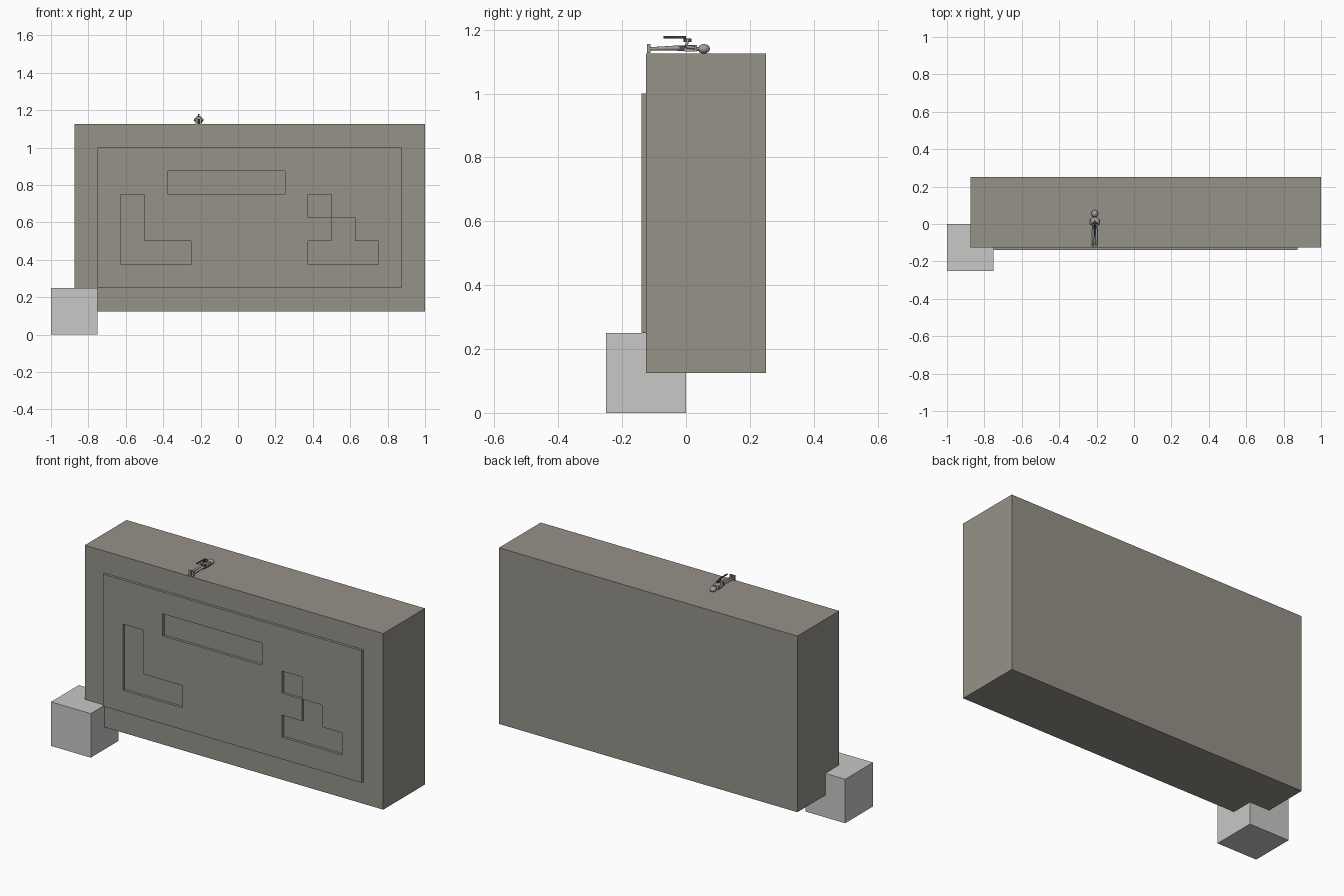
import bpy, bmesh, math
from mathutils import Vector

if "Cube" in bpy.data.objects:
    bpy.data.objects.remove(bpy.data.objects["Cube"])


def srgb(r, g, b):
    f = lambda c: c / 12.92 if c <= 0.04045 else ((c + 0.055) / 1.055) ** 2.4
    return tuple(f(v / 255) for v in (r, g, b)) + (1.0,)


def material(name, *rgb):
    m = bpy.data.materials.new(name)
    m.diffuse_color = srgb(*rgb)
    m.use_nodes = True
    m.node_tree.nodes["Principled BSDF"].inputs["Base Color"].default_value = m.diffuse_color
    return m


stone = material("warm grey stone", 150, 146, 137)
pale = material("pale grey", 200, 200, 199)
cloth = material("figure grey", 160, 160, 156)
dark = material("dark metal", 75, 75, 73)


def finish(name, bm, mat):
    bmesh.ops.recalc_face_normals(bm, faces=bm.faces)
    me = bpy.data.meshes.new(name)
    bm.to_mesh(me)
    bm.free()
    me.materials.append(mat)
    ob = bpy.data.objects.new(name, me)
    bpy.context.collection.objects.link(ob)
    return ob


def box(name, lo, hi, mat):
    lo, hi = Vector(lo), Vector(hi)
    bm = bmesh.new()
    bmesh.ops.create_cube(bm, size=1)
    for v in bm.verts:
        v.co = Vector([a + (c + 0.5) * (b - a) for a, b, c in zip(lo, hi, v.co)])
    return finish(name, bm, mat)


def rod(name, a, b, r1, r2, mat, sides=10):
    a, b = Vector(a), Vector(b)
    bm = bmesh.new()
    bmesh.ops.create_cone(bm, cap_ends=True, segments=sides, radius1=r1,
                          radius2=r2, depth=(b - a).length)
    ob = finish(name, bm, mat)
    ob.location = (a + b) / 2
    ob.rotation_mode = 'QUATERNION'
    ob.rotation_quaternion = (b - a).to_track_quat('Z', 'Y')
    for p in ob.data.polygons:
        p.use_smooth = len(p.vertices) == 4
    return ob


# Main slab and corner block
box("slab", (-0.875, -0.125, 0.125), (1, 0.25, 1.125), stone)
box("corner_block", (-1, -0.25, 0), (-0.75, 0, 0.25), pale)

# Raised front panel with pixel-shaped openings (dots are open cells)
rows = ["#############",
        "###.....#####",
        "#.#######.###",
        "#.########.##",
        "#...#####...#",
        "#############"]
S, FRONT, BACK = 0.125, -0.14, -0.125


def filled(r, c):
    return 0 <= r < 6 and 0 <= c < 13 and rows[r][c] == "#"


bm = bmesh.new()
for r in range(6):
    for c in range(13):
        if not filled(r, c):
            continue
        x, z = -0.75 + c * S, 1.0 - r * S
        ring = [(x, z), (x, z - S), (x + S, z - S), (x + S, z)]
        bm.faces.new([bm.verts.new((px, FRONT, pz)) for px, pz in ring])
        sides = [(r, c - 1), (r + 1, c), (r, c + 1), (r - 1, c)]
        for i, n in enumerate(sides):
            if not filled(*n):
                (x0, z0), (x1, z1) = ring[i], ring[(i + 1) % 4]
                bm.faces.new([bm.verts.new(p) for p in (
                    (x0, FRONT, z0), (x0, BACK, z0), (x1, BACK, z1), (x1, FRONT, z1))])
bmesh.ops.remove_doubles(bm, verts=bm.verts, dist=0.0005)
finish("front_panel", bm, stone)

# Small figure lying on its back on top of the slab
X, Z = -0.21, 1.125
for s, side in ((-1, "left"), (1, "right")):
    rod(side + "_leg", (X + s * 0.009, -0.115, Z + 0.015),
        (X + s * 0.008, -0.02, Z + 0.018), 0.005, 0.008, cloth)
    box(side + "_foot", (X + s * 0.010 - 0.006, -0.122, Z + 0.002),
        (X + s * 0.010 + 0.006, -0.111, Z + 0.030), cloth)
    rod(side + "_upper_arm", (X + s * 0.019, 0.028, Z + 0.018),
        (X + s * 0.022, 0.0, Z + 0.022), 0.005, 0.005, cloth)
    rod(side + "_forearm", (X + s * 0.022, 0.0, Z + 0.022),
        (X + s * 0.005, 0.006, Z + 0.043), 0.005, 0.004, cloth)
box("hips", (X - 0.014, -0.026, Z + 0.008), (X + 0.014, -0.005, Z + 0.026), dark)
box("torso", (X - 0.017, -0.005, Z + 0.007), (X + 0.017, 0.034, Z + 0.027), cloth)
rod("neck", (X, 0.032, Z + 0.015), (X, 0.046, Z + 0.015), 0.006, 0.006, cloth)

# Head
bm = bmesh.new()
bmesh.ops.create_uvsphere(bm, u_segments=14, v_segments=8, radius=1)
for v in bm.verts:
    v.co = Vector((X + v.co.x * 0.018, 0.056 + v.co.y * 0.019, Z + 0.015 + v.co.z * 0.015))
for f in bm.faces:
    f.smooth = True
finish("head", bm, cloth)

# Held tool above the chest
rod("tool_barrel", (X, -0.07, Z + 0.052), (X, 0.0, Z + 0.051), 0.004, 0.004, dark, 8)
box("tool_body", (X - 0.005, -0.008, Z + 0.036), (X + 0.005, 0.018, Z + 0.047), dark)
